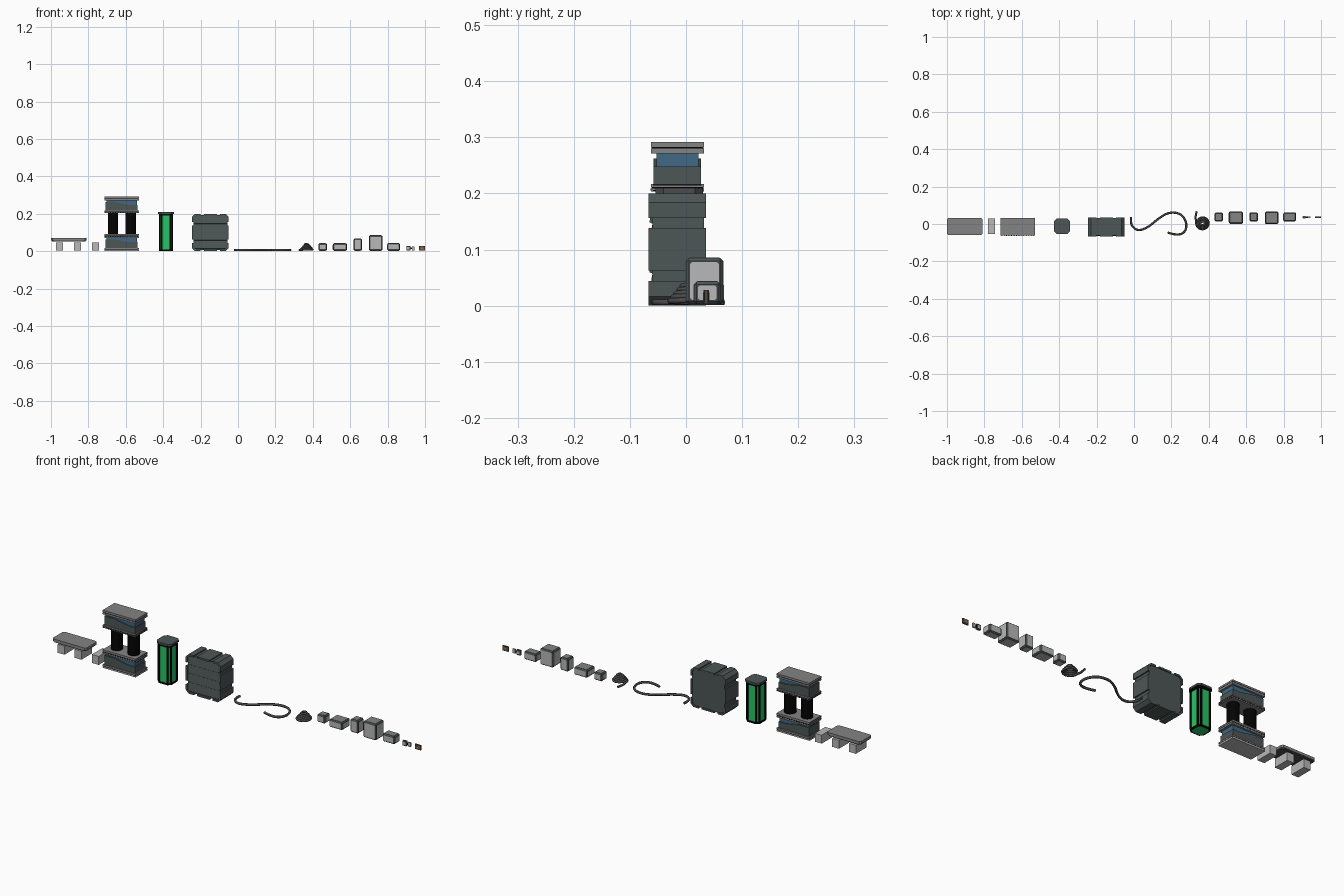
import bpy, bmesh, math
from mathutils import Vector

if "Cube" in bpy.data.objects:
    bpy.data.objects.remove(bpy.data.objects["Cube"])


def material(name, r, g, b):
    m = bpy.data.materials.new(name)
    m.diffuse_color = (r, g, b, 1)
    m.use_nodes = True
    m.node_tree.nodes["Principled BSDF"].inputs["Base Color"].default_value = m.diffuse_color
    return m


SLATE = material("dark slate", 0.075, 0.095, 0.092)
GREY = material("mid grey", 0.23, 0.23, 0.23)
LIGHT = material("light grey", 0.48, 0.48, 0.48)
BLACK = material("black", 0.001, 0.001, 0.001)
DARK = material("charcoal", 0.07, 0.07, 0.07)
BLUE = material("steel blue", 0.05, 0.14, 0.23)
GREEN = material("bright green", 0.02, 0.55, 0.13)
BROWN = material("brown", 0.2, 0.09, 0.03)


def finish(name, bm, mat):
    bmesh.ops.recalc_face_normals(bm, faces=bm.faces)
    me = bpy.data.meshes.new(name)
    bm.to_mesh(me)
    bm.free()
    me.materials.append(mat)
    ob = bpy.data.objects.new(name, me)
    bpy.context.collection.objects.link(ob)
    return ob


def box(name, x, y, z, mat, bevel=0.0, axis=None):
    """Box from (min, max) ranges; bevel all edges or only those along one axis."""
    bm = bmesh.new()
    bmesh.ops.create_cube(bm, size=1)
    for v in bm.verts:
        v.co = [(r[0] + r[1]) / 2 + c * (r[1] - r[0]) for r, c in zip((x, y, z), v.co)]
    if bevel:
        es = [e for e in bm.edges if axis is None or
              abs((e.verts[0].co - e.verts[1].co).normalized()[axis]) > 0.9]
        bmesh.ops.bevel(bm, geom=es, offset=bevel, segments=1, affect='EDGES')
    return finish(name, bm, mat)


def prism(name, pts, axis, lo, hi, mat):
    """Profile extruded along x (points y,z), y (points x,z) or z (points x,y)."""
    def put(p, d):
        p = list(p)
        p.insert(axis, d)
        return p
    bm = bmesh.new()
    a = [bm.verts.new(put(p, lo)) for p in pts]
    b = [bm.verts.new(put(p, hi)) for p in pts]
    bm.faces.new(a)
    bm.faces.new(b)
    for i in range(len(pts)):
        j = (i + 1) % len(pts)
        bm.faces.new((a[i], a[j], b[j], b[i]))
    return finish(name, bm, mat)


def ngon(cx, cy, r, n):
    return [(cx + r * math.cos(2 * math.pi * (i + 0.5) / n),
             cy + r * math.sin(2 * math.pi * (i + 0.5) / n)) for i in range(n)]


def chamfered(x0, x1, z0, z1, c):
    return [(x0 + c, z0), (x1 - c, z0), (x1, z0 + c), (x1, z1 - c),
            (x1 - c, z1), (x0 + c, z1), (x0, z1 - c), (x0, z0 + c)]


def tube(name, pts, r, mat):
    cu = bpy.data.curves.new(name, 'CURVE')
    cu.dimensions = '3D'
    cu.bevel_depth = r
    cu.bevel_resolution = 1
    cu.resolution_u = 6
    cu.use_fill_caps = True
    sp = cu.splines.new('NURBS')
    sp.points.add(len(pts) - 1)
    for p, co in zip(sp.points, pts):
        p.co = (*co, 1)
    sp.use_endpoint_u = True
    sp.order_u = 3
    cu.materials.append(mat)
    ob = bpy.data.objects.new(name, cu)
    bpy.context.collection.objects.link(ob)


# Bench slab and its three loose blocks
box("bench_slab", (-1, -0.81), (-0.06, 0.033), (0.058, 0.071), GREY, 0.008, 2)
box("bench_underside", (-0.995, -0.815), (-0.056, 0.029), (0.053, 0.058), DARK, 0.008, 2)
for x in (-0.954, -0.859, -0.762):
    box("support_block", (x - 0.019, x + 0.019), (-0.053, 0.03), (0.003, 0.046), LIGHT)

# Press machine: two identical housings joined by black columns
X0, X1, Y0, Y1 = -0.714, -0.53, -0.0625, 0.032


def seam_plate(z0, z1, lower, rivets):
    m = (z0 + z1) / 2
    box("plate_lower", (X0, X1), (Y0, Y1), (z0, m - 0.0015), lower)
    box("plate_upper", (X0, X1), (Y0, Y1), (m + 0.0015, z1), GREY)
    box("plate_seam", (X0 + 0.001, X1 - 0.001), (Y0 + 0.001, Y1 - 0.001), (m - 0.0015, m + 0.0015), BLACK)
    if rivets:
        for i in range(14):
            x = X0 + (i + 0.5) * (X1 - X0) / 14
            box("rivet", (x - 0.002, x + 0.002), (Y0 - 0.0005, Y1 + 0.0005), (m - 0.005, m - 0.001), BLACK)
        for z in (z0 + 0.002, z1 - 0.002):
            box("plate_end_stripe", (X0 - 0.0005, X1 + 0.0005), (Y0 + 0.004, Y1 - 0.004), (z - 0.001, z + 0.001), BLACK)


for base in (0.0, 0.2):
    seam_plate(base + (0.003 if base else 0), base + 0.017, GREY if base else LIGHT, base > 0)
    seam_plate(base + 0.071, base + 0.092, GREY, base == 0)
    box("housing_core", (X0 + 0.01, X1 - 0.01), (Y0 + 0.01, Y1 - 0.01), (base + 0.017, base + 0.074), BLUE)
    # sloping slate cover over the lower part of the front and back
    a, b = base + 0.017, base + 0.048
    cover = [(X0 + 0.006, a), (X1 - 0.006, a), (X1 - 0.006, b), (X1 - 0.05, b),
             (X0 + 0.06, base + 0.062), (X0 + 0.006, base + 0.062)]
    prism("housing_cover", cover, 1, Y0 + 0.005, Y1 - 0.005, SLATE)
for x in (-0.668, -0.573):
    prism("column", ngon(x, -0.015, 0.028, 16), 2, 0.09, 0.205, BLACK)

# Green canister: chamfered square tube with dark corner bars
CX, CY = -0.385, -0.012


def square(r, c):
    return chamfered(CX - r, CX + r, CY - r, CY + r, c)


prism("canister_tube", square(0.034, 0.012), 2, 0.002, 0.196, GREEN)
for z0, z1, r, m in ((0.0005, 0.008, 0.038, BLACK), (0.19, 0.2, 0.038, BLACK),
                     (0.2, 0.207, 0.042, DARK), (0.207, 0.21, 0.042, SLATE)):
    prism("canister_cap", square(r, 0.014), 2, z0, z1, m)
prism("canister_base_light", square(0.031, 0.011), 2, 0, 0.004, GREEN)
for sx in (-1, 1):
    for sy in (-1, 1):
        # two slim bars on each chamfer leave a green strip between them
        for ox, oy in ((0.034, 0.023), (0.023, 0.034)):
            prism("canister_bar", ngon(CX + sx * ox, CY + sy * oy, 0.0052, 4), 2, 0.004, 0.194, BLACK)

# Large slate crate: chamfered core, corner shells, edge bands, front louvres
A, B, H = -0.246, -0.05, 0.2
prism("crate_core", chamfered(A + 0.007, B - 0.007, 0.006, H - 0.006, 0.018), 1, -0.06, 0.032, SLATE)
for sx in (0, 1):
    for sz in (0, 1):
        corner = [(0, 0.016), (0.016, 0), (0.045, 0), (0.045, 0.009), (0.02, 0.009),
                  (0.009, 0.02), (0.009, 0.044), (0, 0.044)]
        pts = [((B - x) if sx else (A + x), (H - z) if sz else z) for x, z in corner]
        prism("crate_corner", pts, 1, -0.067, 0.036, SLATE)
    s = (B - 0.009, B) if sx else (A, A + 0.009)
    box("crate_side_band", s, (-0.067, 0.036), (0.063, 0.138), SLATE)
for z in ((0, 0.009), (H - 0.009, H)):
    box("crate_end_band", (A + 0.063, B - 0.063), (-0.067, 0.036), z, SLATE)
for i in range(4):
    z = 0.012 + i * 0.0445
    prism("front_louvre", [(-0.058, z), (-0.065, z + 0.003), (-0.0605, z + 0.043), (-0.058, z + 0.043)],
          0, A + 0.011, B - 0.011, SLATE)

# Loose cable on the ground
path = [(-0.015, 0.037), (-0.022, 0.0), (0.02, -0.04), (0.08, -0.015), (0.13, 0.03),
        (0.19, 0.065), (0.255, 0.055), (0.285, 0), (0.27, -0.05), (0.22, -0.06), (0.18, -0.045)]
tube("loose_cable", [(x, y, 0.006) for x, y in path], 0.006, DARK)

# Coiled cable heap with a tail
coil = [(0.335, 0.068, 0.006), (0.327, 0.035, 0.006)]
N = 60
for i in range(N + 1):
    t = i / N
    a = math.pi * 0.9 + t * 2 * math.pi * 5
    r = 0.036 - 0.028 * t
    coil.append((0.367 + r * math.cos(a), 0.005 + r * math.sin(a), 0.006 + 0.033 * t))
tube("coiled_cable", coil, 0.0055, DARK)


# Small supply crates: slim dark frame with large panels on each face
def supply_crate(x, y, z):
    box("supply_crate_frame", x, y, z, SLATE, 0.005)
    R = (x, y, z)
    for ax in range(3):
        r = []
        for k in range(3):
            lo, hi = R[k]
            e = -0.0008 if k == ax else (0.0075, 0.005, 0.0065)[ax]
            r.append((lo + e, hi - e))
        if ax == 2:
            mid = (r[2][0] + r[2][1]) / 2
            box("supply_crate_base", r[0], r[1], (r[2][0], mid), LIGHT)
            box("supply_crate_lid", r[0], r[1], (mid, r[2][1]), GREY)
        else:
            box("supply_crate_panel", *r, LIGHT, 0.003, ax)


for x, y, h in (((0.43, 0.475), (0.015, 0.06), 0.042), ((0.507, 0.582), (0.002, 0.067), 0.042),
                ((0.618, 0.662), (0.014, 0.062), 0.068), ((0.7, 0.772), (0, 0.066), 0.085),
                ((0.798, 0.866), (0.014, 0.062), 0.043)):
    supply_crate(x, y, (0.003, h))

# Two little panels: a connector unit and a framed brown chip
box("connector_dark", (0.9, 0.921), (0.031, 0.041), (0.003, 0.028), DARK)
box("connector_face", (0.904, 0.917), (0.0302, 0.0418), (0.008, 0.023), LIGHT)
box("connector_link", (0.921, 0.929), (0.033, 0.039), (0.011, 0.02), BLACK)
box("connector_light", (0.929, 0.943), (0.032, 0.04), (0.005, 0.026), LIGHT)
box("chip_frame", (0.968, 1.0), (0.033, 0.039), (0.003, 0.028), DARK)
box("chip_face", (0.972, 0.996), (0.0322, 0.0398), (0.007, 0.024), BROWN)
box("chip_centre", (0.98, 0.988), (0.0316, 0.0404), (0.011, 0.02), GREY)
